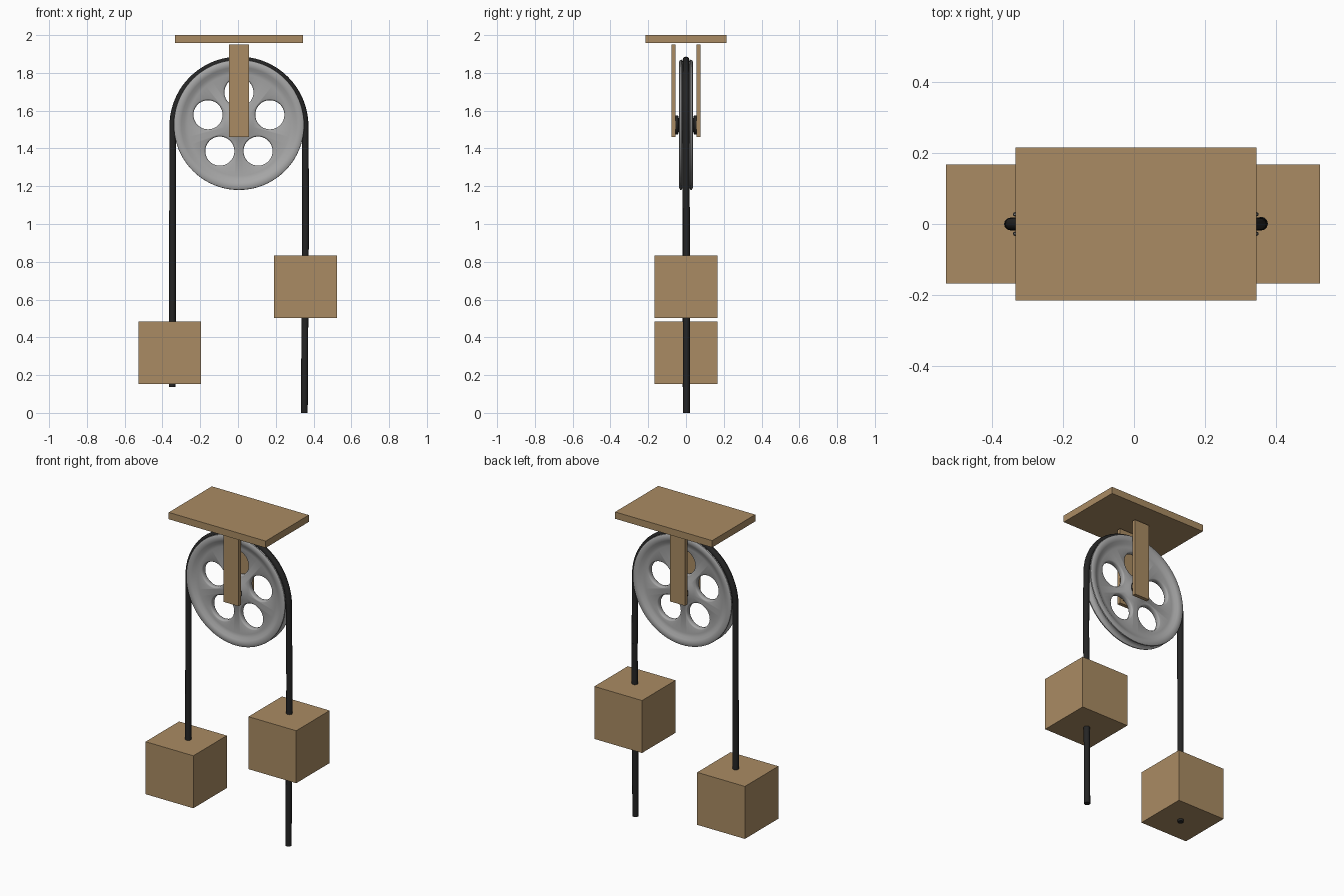
import bpy, bmesh, math
from mathutils import Vector, Matrix

if "Cube" in bpy.data.objects:
    bpy.data.objects.remove(bpy.data.objects["Cube"])


def material(name, rgb):
    m = bpy.data.materials.new(name)
    m.diffuse_color = (*rgb, 1)
    m.use_nodes = True
    m.node_tree.nodes["Principled BSDF"].inputs["Base Color"].default_value = m.diffuse_color
    return m


WOOD = material("wood", (0.40, 0.26, 0.125))
GREY = material("grey metal", (0.38, 0.38, 0.38))
BLACK = material("black rope", (0.018, 0.018, 0.018))
CX, CZ = 0.005, 1.525          # wheel centre


def finish(name, bm, mat):
    bmesh.ops.recalc_face_normals(bm, faces=bm.faces)
    me = bpy.data.meshes.new(name)
    bm.to_mesh(me)
    bm.free()
    me.materials.append(mat)
    ob = bpy.data.objects.new(name, me)
    bpy.context.collection.objects.link(ob)
    return ob


def smooth(ob, deg=35):
    bpy.ops.object.select_all(action='DESELECT')
    ob.select_set(True)
    bpy.context.view_layer.objects.active = ob
    bpy.ops.object.shade_smooth_by_angle(angle=math.radians(deg))


def box(name, x0, x1, y0, y1, z0, z1):
    bm = bmesh.new()
    bmesh.ops.create_cube(bm, size=1)
    bmesh.ops.scale(bm, vec=(x1 - x0, y1 - y0, z1 - z0), verts=bm.verts)
    bmesh.ops.translate(bm, vec=((x0 + x1) / 2, (y0 + y1) / 2, (z0 + z1) / 2), verts=bm.verts)
    return finish(name, bm, WOOD)


def lathe(name, profile, x, z, mat, n):
    """Spin a (radius, y) profile about the y axis through (x, z); ends are capped."""
    bm = bmesh.new()
    rings = [[bm.verts.new((x + r * math.sin(2 * math.pi * i / n), y,
                            z + r * math.cos(2 * math.pi * i / n))) for i in range(n)]
             for r, y in profile]
    for a, b in zip(rings, rings[1:]):
        for i in range(n):
            j = (i + 1) % n
            bm.faces.new((a[i], a[j], b[j], b[i]))
    bm.faces.new(rings[0])
    bm.faces.new(rings[-1])
    return finish(name, bm, mat)


# ceiling plate, hanger straps and weights
box("ceiling_plate", -0.333, 0.344, -0.215, 0.215, 1.957, 2.0)
box("front_strap", -0.048, 0.058, -0.078, -0.055, 1.46, 1.95)
box("back_strap", -0.048, 0.058, 0.055, 0.078, 1.46, 1.95)
box("left_weight", -0.528, -0.195, -0.167, 0.167, 0.152, 0.483)
box("right_weight", 0.19, 0.523, -0.167, 0.167, 0.502, 0.833)

# grooved wheel: front half profile from hub to groove, mirrored to the back
half = [(0.06, -0.028), (0.075, -0.018), (0.27, -0.018), (0.29, -0.022), (0.305, -0.032),
        (0.318, -0.036), (0.335, -0.036), (0.344, -0.031), (0.345, -0.024),
        (0.333, -0.018), (0.326, -0.008)]
wheel = lathe("pulley_wheel", half + [(r, -y) for r, y in reversed(half)], CX, CZ, GREY, 80)

# five flared holes
flare = [(0.093, -0.03), (0.087, -0.019), (0.081, -0.016), (0.077, -0.01)]
flare += [(r, -y) for r, y in reversed(flare)]
cutters = []
for k in range(5):
    a = k * math.tau / 5
    c = lathe("hole_cutter", flare, CX + 0.172 * math.sin(a), CZ + 0.172 * math.cos(a), GREY, 40)
    c.hide_render = True
    cutters.append(c)
    mod = wheel.modifiers.new("hole", 'BOOLEAN')
    mod.operation, mod.object, mod.solver = 'DIFFERENCE', c, 'EXACT'
bpy.context.view_layer.update()
cut = bpy.data.meshes.new_from_object(wheel.evaluated_get(bpy.context.evaluated_depsgraph_get()))
wheel.modifiers.clear()
wheel.data = cut
for c in cutters:
    bpy.data.objects.remove(c)
smooth(wheel, 40)

# axle with spacer collars
axle = [(0.022, -0.074), (0.022, -0.056), (0.05, -0.056), (0.05, -0.042), (0.036, -0.038)]
smooth(lathe("axle", axle + [(r, -y) for r, y in reversed(axle)], CX, CZ, BLACK, 32))


# rope over the wheel, with a slightly offset tail on the right
def rope(name, pts, radius):
    cu = bpy.data.curves.new(name, 'CURVE')
    cu.dimensions = '3D'
    cu.bevel_depth, cu.bevel_resolution, cu.use_fill_caps = radius, 4, True
    sp = cu.splines.new('POLY')
    sp.points.add(len(pts) - 1)
    for p, co in zip(sp.points, pts):
        p.co = (*co, 1)
    tmp = bpy.data.objects.new(name, cu)
    bpy.context.collection.objects.link(tmp)
    bpy.context.view_layer.update()
    me = bpy.data.meshes.new_from_object(tmp.evaluated_get(bpy.context.evaluated_depsgraph_get()))
    bpy.data.objects.remove(tmp)
    me.materials.clear()
    me.materials.append(BLACK)
    ob = bpy.data.objects.new(name, me)
    bpy.context.collection.objects.link(ob)
    smooth(ob)


arc = [(CX - 0.35 * math.cos(math.pi * i / 40), 0, 1.518 + 0.35 * math.sin(math.pi * i / 40))
       for i in range(41)]
rope("rope", [(-0.348, 0, 0.138)] + arc + [(0.358, 0, 1.085)], 0.018)
rope("rope_tail", [(0.358, 0.002, 1.09), (0.351, 0.002, 0.0)], 0.018)
